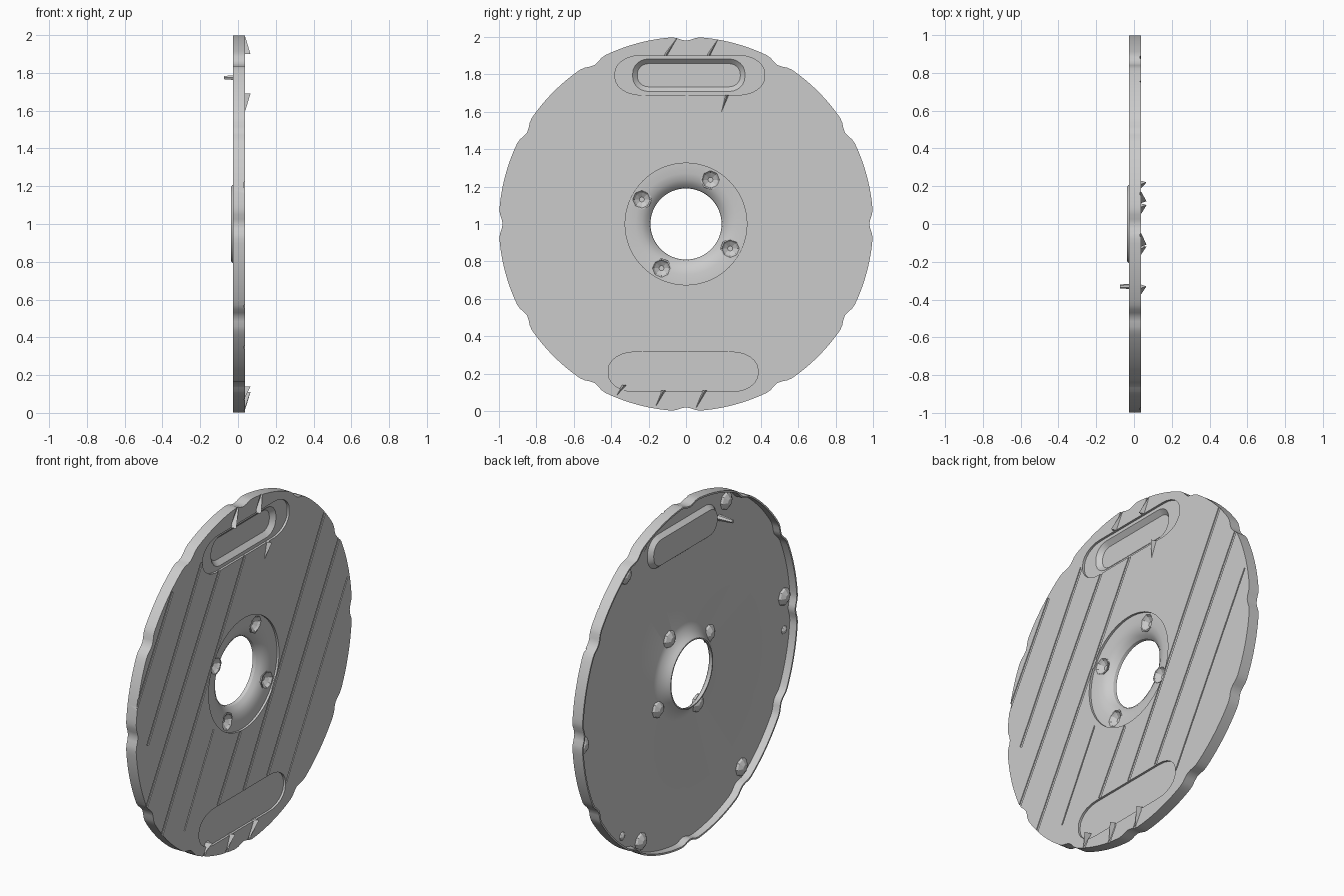
import bpy, bmesh, math
from mathutils import Vector

cube = bpy.data.objects.get("Cube")
if cube:
    bpy.data.objects.remove(cube, do_unlink=True)

grey = bpy.data.materials.new("plain grey")
grey.use_nodes = True
grey.diffuse_color = (0.6, 0.6, 0.6, 1)
grey.node_tree.nodes["Principled BSDF"].inputs["Base Color"].default_value = (0.6, 0.6, 0.6, 1)

# Depths of the ribbed face, the hollow back of the plate and the rim edge
FACE, PLATE, BACK = 0.038, 0.018, -0.027
TAU = math.tau


def make_object(name, bm):
    bmesh.ops.recalc_face_normals(bm, faces=bm.faces)
    if bm.calc_volume(signed=True) < 0:
        bmesh.ops.reverse_faces(bm, faces=bm.faces)
    mesh = bpy.data.meshes.new(name)
    bm.to_mesh(mesh)
    bm.free()
    mesh.materials.append(grey)
    obj = bpy.data.objects.new(name, mesh)
    bpy.context.collection.objects.link(obj)
    return obj


def loft(bm, rings, closed=False):
    """Skin matching loops of points, capping the ends or joining them."""
    loops = [[bm.verts.new(p) for p in ring] for ring in rings]
    pairs = list(zip(loops, loops[1:]))
    if closed:
        pairs.append((loops[-1], loops[0]))
    else:
        bm.faces.new(loops[0])
        bm.faces.new(loops[-1])
    for a, b in pairs:
        for i in range(len(a)):
            j = (i + 1) % len(a)
            bm.faces.new((a[i], a[j], b[j], b[i]))


def circle(x, y, z, r, sides):
    return [(x, y + r * math.cos(TAU * i / sides), z + r * math.sin(TAU * i / sides))
            for i in range(sides)]


def stadium(x, y, z, half_len, half_h, corner):
    pts = []
    for quarter, (sy, sz) in enumerate([(1, 1), (-1, 1), (-1, -1), (1, -1)]):
        for k in range(7):
            a = (quarter + k / 6) * TAU / 4
            pts.append((x, y + sy * (half_len - corner) + corner * math.cos(a),
                        z + sz * half_h * 0.1 + half_h * 0.9 * math.sin(a)))
    return pts


def polar(degrees, dist):
    a = math.radians(degrees)
    return dist * math.cos(a), 1 + dist * math.sin(a)


def cut(targets, name, bm):
    cutter = make_object(name, bm)
    for target in targets:
        mod = target.modifiers.new(name, "BOOLEAN")
        mod.operation, mod.solver, mod.object = "DIFFERENCE", "EXACT", cutter
        bpy.context.view_layer.objects.active = target
        bpy.ops.object.modifier_apply(modifier=mod.name)
    bpy.data.objects.remove(cutter, do_unlink=True)


def rim_radius(a):
    """Twelve shallow scallops round the edge."""
    step = TAU / 12
    d = abs((a + step / 2) % step - step / 2)
    return 1 - 0.02 * math.cos(d / 0.075 * TAU / 4) ** 2 if d < 0.075 else 1


# Hollow-backed disc with a rim wall, a dished hub and a flared centre lip
RIM_IN = 0.99
profile = [(1, FACE), (0.325, FACE), (0.325, 0.025), (0.27, 0.023), (0.235, 0.014),
           (0.21, -0.002), (0.194, -0.02), (0.19, -0.038), (0.197, -0.038), (0.21, -0.022),
           (0.226, -0.006), (0.25, 0.009), (0.275, PLATE), (RIM_IN, PLATE), (RIM_IN, BACK), (1, BACK)]
SEG = 240
rings = []
for r, x in profile:
    ring = []
    for i in range(SEG):
        a = TAU * i / SEG
        rr = r * rim_radius(a) if r >= RIM_IN else r
        ring.append((x, rr * math.cos(a), 1 + rr * math.sin(a)))
    rings.append(ring)
bm = bmesh.new()
loft(bm, rings, closed=True)
disc = make_object("disc", bm)


def make_bosses(name, places):
    """Blunt cones standing on the hollow side: angle, distance, radius."""
    bm = bmesh.new()
    for deg, dist, r in places:
        y, z = polar(deg, dist)
        loft(bm, [circle(x, y, z, rr, 8) for x, rr in
                  ((PLATE + 0.003, r), (PLATE - r * 0.2, r * 0.85), (PLATE - r * 0.5, r * 0.35))])
    return make_object(name, bm)


hub_places = [(61 + 90 * k, 0.27, 0.054) for k in range(4)]
hub_bosses = make_bosses("hub_bosses", hub_places)
make_bosses("rim_bosses", [(55 + 60 * k, 0.935, 0.054) for k in range(6)])
make_bosses("small_rim_bosses", [(67 + 120 * k, 0.94, 0.026) for k in range(3)])

# Handle tub standing out on the hollow side
bm = bmesh.new()
loft(bm, [stadium(x, 0.015, 1.795, 0.295 + g, 0.075 + g, 0.07 + g)
          for x, g in ((PLATE + 0.004, 0.025), (-0.008, 0))])
tub = make_object("handle_tub", bm)

# Slanted grooves on the ribbed face: start (y, z) and end (y, z)
grooves = [(-1.02, 1.13, -0.66, 1.73), (-0.89, 0.92, -0.39, 1.8), (-0.9, 0.56, -0.22, 1.7),
           (-0.76, 0.34, 0.01, 1.69), (-0.55, 0.29, -0.28, 0.78), (-0.24, 0.32, -0.03, 0.67),
           (0.0, 0.32, 0.75, 1.66), (0.22, 0.32, 0.89, 1.47), (0.39, 0.21, 0.96, 1.2),
           (-0.11, 1.91, -0.04, 2.02), (0.12, 1.91, 0.18, 2.02),
           (-0.39, 0.04, -0.33, 0.13), (-0.17, 0.0, -0.11, 0.1), (0.04, 0.0, 0.1, 0.1)]
bm = bmesh.new()
for i, (y0, z0, y1, z1) in enumerate(grooves):
    along = Vector((0, y1 - y0, z1 - z0)).normalized()
    half = 0.004 if i in (4, 8) else 0.009
    side = Vector((0, -along.z, along.y)) * half
    a, b = Vector((0, y0, z0)), Vector((0, y1, z1))
    loft(bm, [[p + Vector((x, 0, 0)) for p in (a - side, b - side, b + side, a + side)]
              for x in (FACE - 0.005, FACE + 0.05)])
cut([disc], "groove_cutter", bm)

# Shallow pockets on the ribbed face
bm = bmesh.new()
for y, z in ((0.02, 1.795), (-0.015, 0.21)):
    loft(bm, [stadium(x, y, z, 0.4, 0.106, 0.14) for x in (FACE - 0.013, FACE + 0.05)])
cut([disc], "pocket_cutter", bm)

# Sloped handle recess through the plate and into the tub
bm = bmesh.new()
loft(bm, [stadium(x, 0.015, 1.795, 0.275 + g, 0.062 + g, 0.06 + g)
          for x, g in ((0.0, 0), (FACE - 0.012, 0.026), (FACE + 0.02, 0.026))])
cut([disc, tub], "handle_recess_cutter", bm)

# Countersunk holes in the hub dish, sunk into the bosses
bm = bmesh.new()
for deg, dist, r in hub_places:
    y, z = polar(deg, dist)
    loft(bm, [circle(x, y, z, rr, 8) for x, rr in
              ((-0.004, 0.014), (PLATE - 0.006, 0.038), (0.026, 0.05), (0.06, 0.05))])
cut([disc, hub_bosses], "hub_hole_cutter", bm)

bpy.ops.object.select_all(action="DESELECT")
disc.select_set(True)
tub.select_set(True)
bpy.context.view_layer.objects.active = disc
bpy.ops.object.shade_smooth_by_angle(angle=math.radians(25))

# Small wedge spurs: tall end (y, z) tapering to the tip (y, z)
spurs = [(-0.11, 1.9, -0.05, 1.99), (0.12, 1.9, 0.17, 1.985), (0.22, 1.69, 0.19, 1.6),
         (-0.33, 0.14, -0.37, 0.085), (-0.12, 0.11, -0.16, 0.03), (0.1, 0.11, 0.055, 0.02)]
for y0, z0, y1, z1 in spurs:
    bm = bmesh.new()
    base = [(FACE - 0.01, y0 - 0.012, z0), (FACE - 0.01, y0 + 0.012, z0), (FACE + 0.028, y0, z0)]
    loft(bm, [base, [(FACE - 0.01, y1 - 0.003, z1), (FACE - 0.01, y1 + 0.003, z1), (FACE + 0.001, y1, z1)]])
    make_object("wedge_spur", bm)

# Little peg on the hollow side, beside the tub
bm = bmesh.new()
loft(bm, [circle(x, -0.33, 1.775, r, 6) for x, r in ((PLATE + 0.004, 0.018), (-0.073, 0.01))])
make_object("peg", bm)
